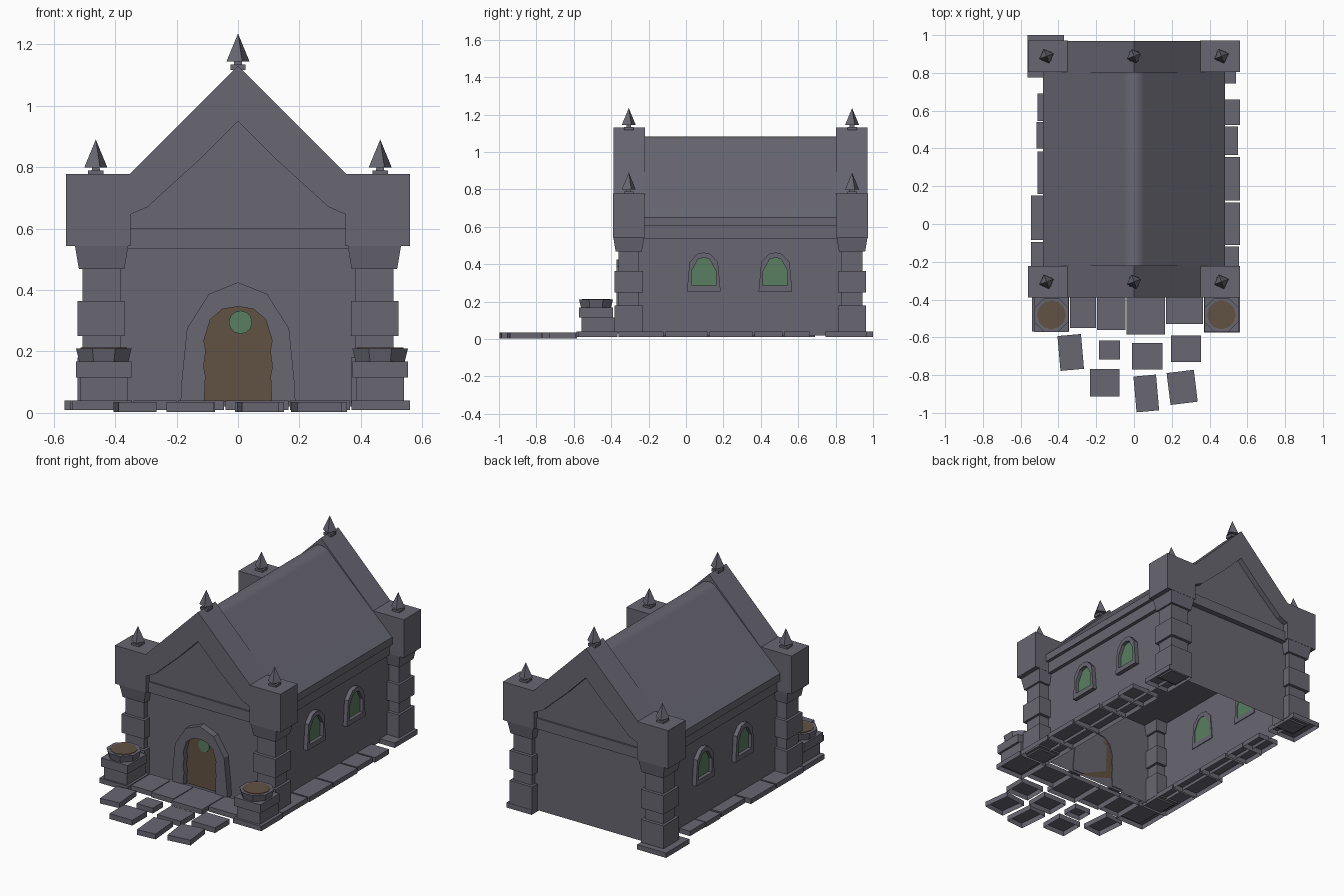
import bpy, bmesh, math
from mathutils import Matrix, Vector

if "Cube" in bpy.data.objects:
    bpy.data.objects.remove(bpy.data.objects["Cube"])


def material(name, rgb):
    m = bpy.data.materials.new(name)
    m.diffuse_color = (*rgb, 1)
    m.use_nodes = True
    m.node_tree.nodes["Principled BSDF"].inputs["Base Color"].default_value = m.diffuse_color
    return m


STONE = material("grey stone", (0.138, 0.135, 0.168))
GREEN = material("green glass", (0.100, 0.205, 0.115))
BROWN = material("brown wood and soil", (0.120, 0.083, 0.055))


def finish(name, bm, mat):
    bmesh.ops.recalc_face_normals(bm, faces=bm.faces)
    me = bpy.data.meshes.new(name)
    bm.to_mesh(me)
    bm.free()
    me.materials.append(mat)
    ob = bpy.data.objects.new(name, me)
    bpy.context.collection.objects.link(ob)
    return ob


def box(name, x, y, z, mat=STONE, rot=0, open_bottom=False, shrink=0):
    """Box from ranges; shrink pulls the bottom face in for a taper."""
    bm = bmesh.new()
    bmesh.ops.create_cube(bm, size=1)
    size = Vector((abs(x[1] - x[0]), abs(y[1] - y[0]), z[1] - z[0]))
    for v in bm.verts:
        k = shrink if v.co.z < 0 else 0
        v.co = Vector((v.co.x * (size.x - 2 * k), v.co.y * (size.y - 2 * k), v.co.z * size.z))
    if open_bottom:
        low = [f for f in bm.faces if f.calc_center_median().z < -size.z * 0.4]
        bmesh.ops.delete(bm, geom=low, context='FACES_ONLY')
    bmesh.ops.rotate(bm, verts=bm.verts, matrix=Matrix.Rotation(math.radians(rot), 3, 'Z'))
    bmesh.ops.translate(bm, verts=bm.verts, vec=Vector((sum(x), sum(y), sum(z))) / 2)
    ob = finish(name, bm, mat)
    if open_bottom:  # make sure the open shell faces outward
        top = max(ob.data.polygons, key=lambda p: p.center.z)
        if top.normal.z < 0:
            ob.data.flip_normals()
    return ob


def extrude(name, pts, a, b, axis='Y', mat=STONE):
    """Profile in (side, z), extruded from a to b along an axis."""
    bm = bmesh.new()
    put = (lambda u, w: (u, a, w)) if axis == 'Y' else (lambda u, w: (a, u, w))
    f = bm.faces.new([bm.verts.new(put(u, w)) for u, w in pts])
    r = bmesh.ops.extrude_face_region(bm, geom=[f], use_keep_orig=True)
    vs = [g for g in r['geom'] if isinstance(g, bmesh.types.BMVert)]
    d = (0, b - a, 0) if axis == 'Y' else (b - a, 0, 0)
    bmesh.ops.translate(bm, verts=vs, vec=d)
    return finish(name, bm, mat)


def cone(name, x, y, z, r0, r1, n, rot=0, mat=STONE):
    bm = bmesh.new()
    bmesh.ops.create_cone(bm, cap_ends=True, segments=n, radius1=r0, radius2=r1, depth=z[1] - z[0])
    bmesh.ops.rotate(bm, verts=bm.verts, matrix=Matrix.Rotation(math.radians(rot), 3, 'Z'))
    bmesh.ops.translate(bm, verts=bm.verts, vec=(x, y, sum(z) / 2))
    return finish(name, bm, mat)


def around(c, h):
    return (c - h, c + h)


def mirror(half):
    """Left half, bottom to apex, to a full outline."""
    return half + [(-u, w) for u, w in reversed(half) if abs(u) > 1e-6]


def finial(x, y, z):
    box("finial_foot", around(x, .025), around(y, .025), (z - .005, z + .012))
    cone("finial_neck", x, y, (z + .01, z + .03), .019, .017, 4, 45)
    cone("finial_spike", x, y, (z + .022, z + .113), .040, 0, 4, 20)


MID = 0.291  # centre of the building along y

# Hollow walls, eaves and roof with a rounded ridge
box("walls", (-.44, .44), (-.33, MID * 2 + .33), (.02, .60), open_bottom=True)
box("eaves_band", (-.462, .462), (-.25, .832), (.535, .607))
ridge = [(.075 * math.cos(t), 1.009 + .075 * math.sin(t))
         for t in (math.radians(a) for a in range(135, 89, -9))]
roof = extrude("roof", mirror([(-.482, .605), (-.482, .65)] + ridge), -.25, .832)
bpy.context.view_layer.objects.active = roof
roof.select_set(True)
bpy.ops.object.shade_smooth_by_angle(angle=math.radians(25))
roof.select_set(False)

# Gable ends with a recessed pediment, front and back
for s in (-1, 1):
    def yy(d):
        return MID + s * d
    extrude("gable_wall", mirror([(-.38, .535), (-.38, .74), (0, 1.115)]), yy(.513), yy(.645))
    inner = [(-.353, .645), (-.295, .67), (-.13, .82), (0, .95)]
    outer = [(-.353, .777), (0, 1.13)]
    extrude("gable_frame", mirror(outer) + list(reversed(mirror(inner))), yy(.511), yy(.679))
    box("gable_beam", (-.385, .385), (yy(.55), yy(.655)), (.535, .60))
    finial(0, yy(.597), 1.122)

    # Corner pillars
    for m in (-1, 1):
        x, y = m * .445, yy(.597)
        box("pillar_shaft", around(x, .062), around(y, .056), (.02, .48))
        for z in ((.03, .18), (.25, .364)):
            box("pillar_block", around(x, .077), around(y, .075), z)
        box("pillar_capital", around(m * .444, .087), around(y, .083), (.468, .545), shrink=.013)
        box("pillar_head", around(m * .455, .105), around(y, .084), (.543, .777))
        finial(m * .463, y, .777)

# Door with arched surround and round window
door = mirror([(-.11, .035), (-.106, .12), (-.112, .15), (-.105, .2), (-.111, .235),
               (-.09, .305), (-.05, .338), (0, .346)])
arch = mirror([(-.187, .035), (-.183, .11), (-.166, .275), (-.095, .387), (0, .425)])
extrude("door_surround", arch + list(reversed(door)), -.325, -.372)
extrude("door", door, -.33, -.338, mat=BROWN)
disc = [(.008 + .038 * math.cos(i * math.pi / 6), .295 + .038 * math.sin(i * math.pi / 6))
        for i in range(12)]
extrude("door_window", disc, -.337, -.343, mat=GREEN)

# Side windows
pane = mirror([(-.065, .285), (-.065, .365), (-.03, .428), (0, .435)])
rim = mirror([(-.09, .255), (-.076, .41), (-.035, .455), (0, .463)])
for m in (-1, 1):
    for c in (.095, .478):
        p = [(c + u, w) for u, w in pane]
        o = [(c + u, w) for u, w in rim]
        for name, a, b in (("window_frame", 0, 0),):
            # ring split at the sill: arch piece plus sill piece
            extrude(name, o + list(reversed(p)), m * .435, m * .466, 'X')
            extrude("window_sill", [o[0], p[0], p[-1], o[-1]], m * .435, m * .466, 'X')
        extrude("window_glass", p, m * .438, m * .445, 'X', GREEN)

# Planters beside the entrance
for x in (-.437, .463):
    y = -.481
    box("planter_foot", around(x, .077), (-.56, -.38), (.035, .115))
    box("planter_block", around(x, .09), (-.573, -.39), (.115, .168))
    cone("planter_bowl", x, y, (.165, .21), .086, .098, 8, 22.5)
    cone("planter_soil", x, y, (.205, .213), .076, .076, 12, 0, BROWN)

# Paving around the walls: (outer edge, y start, y end)
right = [(.56, .525, .66), (.55, .365, .515), (.56, .125, .355), (.56, -.11, .115),
         (.555, -.36, -.12), (.54, .745, .965)]
left = [(.51, .545, .69), (.515, .40, .54), (.51, .16, .385), (.545, -.085, .15),
        (.545, -.36, -.095), (.565, .775, 1.0)]
for m, row in ((1, right), (-1, left)):
    for e, a, b in row:
        box("side_paving", sorted((m * .37, m * e)), (a, b), (.01, .04), open_bottom=True)
front = [(-.54, -.345, -.57), (-.34, -.2, -.55), (-.195, -.045, -.56), (-.04, .165, -.585),
         (.17, .365, -.53), (.37, .56, -.575)]
for a, b, e in front:
    box("front_paving", (a, b), (e, -.365), (.01, .04), open_bottom=True)

# Loose stepping stones: x, y, width, length, turn
for x, y, w, d, r in [(-.335, -.68, .125, .185, 5), (-.13, -.667, .11, .10, 0),
                      (.07, -.70, .16, .14, 0), (.275, -.66, .16, .14, 0),
                      (-.155, -.84, .155, .145, 0), (.065, -.897, .12, .19, 5),
                      (.255, -.865, .145, .17, 7)]:
    box("stepping_stone", around(x, w / 2), around(y, d / 2), (.003, .035), rot=r, open_bottom=True)
